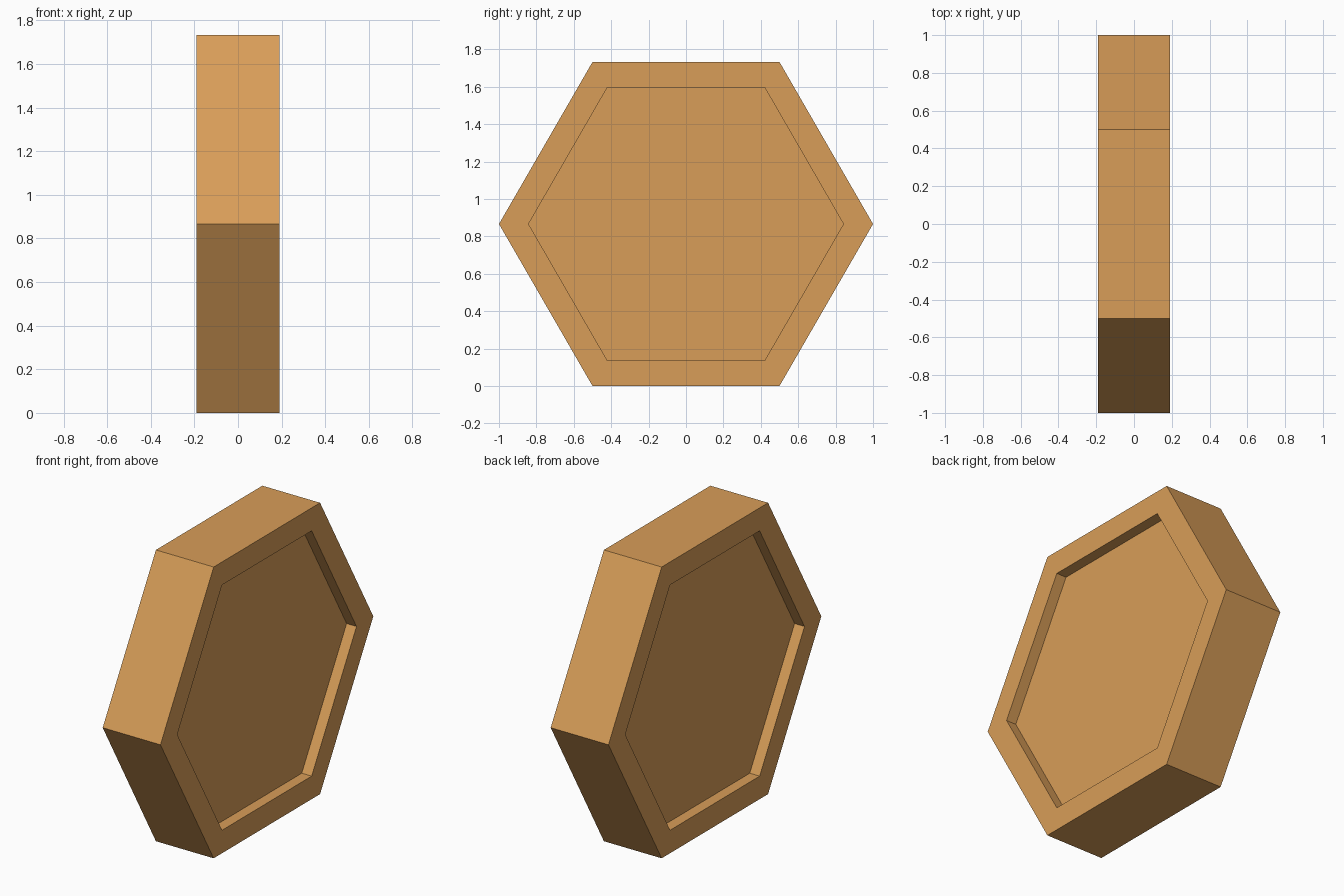
import bpy
import bmesh
from math import cos, sin, pi

cube = bpy.data.objects.get("Cube")
if cube:
    bpy.data.objects.remove(cube, do_unlink=True)

RADIUS, INNER = 1.0, 0.842
HALF, DEPTH = 0.19, 0.065
CENTRE_Z = RADIUS * sin(pi / 3)

# Warm tan material
tan = bpy.data.materials.new("warm_tan")
tan.use_nodes = True
colour = (0.69, 0.34, 0.098, 1)
tan.diffuse_color = colour
tan.node_tree.nodes["Principled BSDF"].inputs["Base Color"].default_value = colour

bm = bmesh.new()


def hexagon(radius, x):
    return [bm.verts.new((x, radius * cos(i * pi / 3),
                          CENTRE_Z + radius * sin(i * pi / 3))) for i in range(6)]


# Rings run from the left recess floor, around the rim, to the right recess floor
profile = [(INNER, HALF - DEPTH), (INNER, HALF), (RADIUS, HALF),
           (RADIUS, -HALF), (INNER, -HALF), (INNER, DEPTH - HALF)]
rings = [hexagon(r, x) for r, x in profile]
for a, b in zip(rings, rings[1:]):
    for i in range(6):
        j = (i + 1) % 6
        bm.faces.new((a[i], a[j], b[j], b[i]))

# Recessed panels
bm.faces.new(rings[0])
bm.faces.new(rings[-1])
bmesh.ops.recalc_face_normals(bm, faces=bm.faces)

mesh = bpy.data.meshes.new("hexagonal_tile")
bm.to_mesh(mesh)
bm.free()
mesh.materials.append(tan)
tile = bpy.data.objects.new("hexagonal_tile", mesh)
bpy.context.collection.objects.link(tile)
